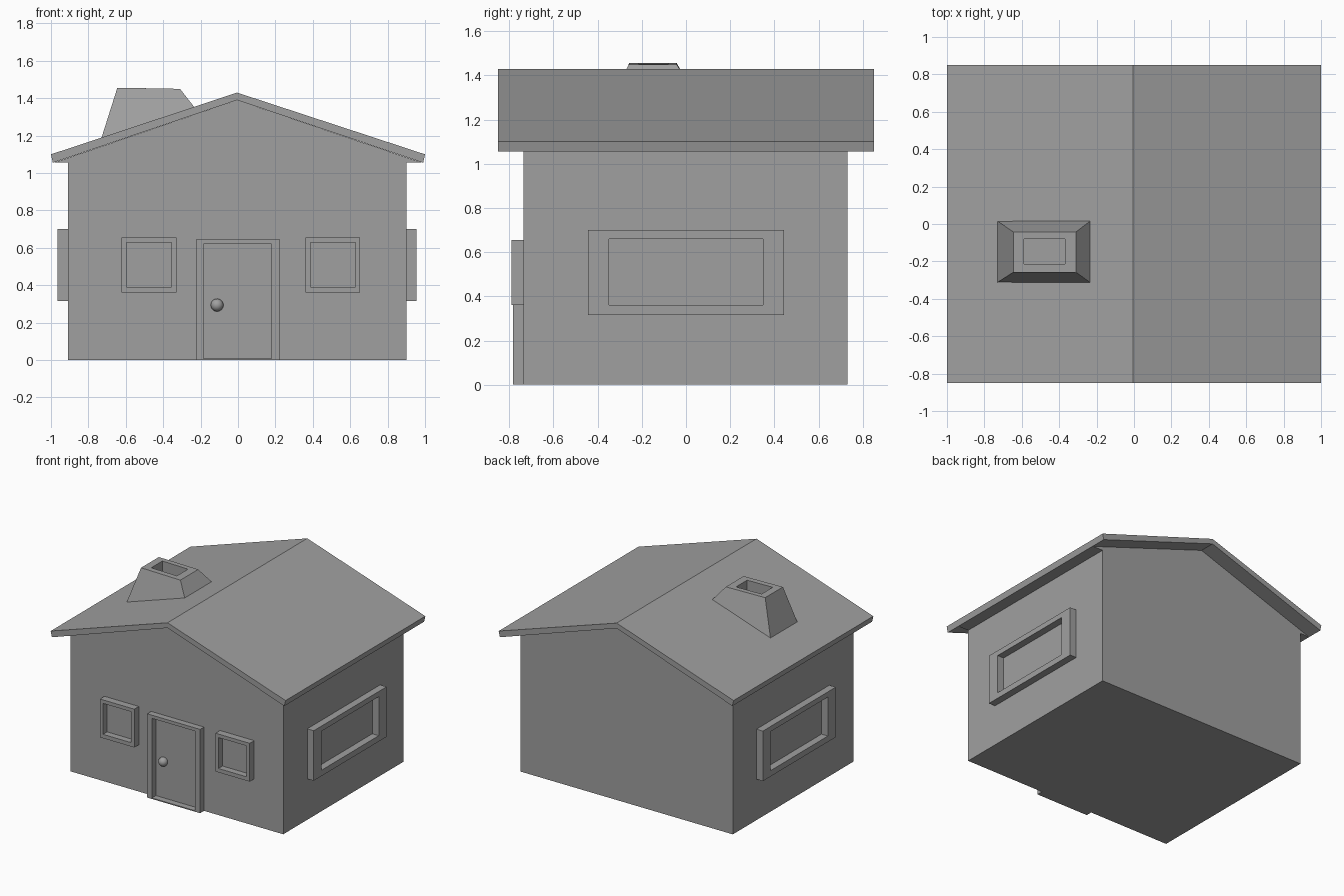
import bpy
import bmesh

cube = bpy.data.objects.get("Cube")
if cube:
    bpy.data.objects.remove(cube, do_unlink=True)

grey = bpy.data.materials.new("plain grey")
grey.use_nodes = True
colour = (0.35, 0.35, 0.35, 1)
grey.diffuse_color = colour
grey.node_tree.nodes["Principled BSDF"].inputs["Base Color"].default_value = colour

FRONT, LEFT, RIGHT = -0.735, 0.9, -0.91


def finish(name, bm):
    bmesh.ops.recalc_face_normals(bm, faces=bm.faces)
    mesh = bpy.data.meshes.new(name)
    bm.to_mesh(mesh)
    bm.free()
    mesh.materials.append(grey)
    obj = bpy.data.objects.new(name, mesh)
    bpy.context.collection.objects.link(obj)
    return obj


def bridge(bm, a, b):
    for i in range(len(a)):
        j = (i + 1) % len(a)
        bm.faces.new((a[i], a[j], b[j], b[i]))


def loft(name, loops, closed=False):
    """Join successive loops; cap the ends, or join last to first."""
    bm = bmesh.new()
    rings = [[bm.verts.new(p) for p in loop] for loop in loops]
    for a, b in zip(rings, rings[1:]):
        bridge(bm, a, b)
    if closed:
        bridge(bm, rings[-1], rings[0])
    else:
        bm.faces.new(rings[0])
        bm.faces.new(rings[-1])
    return finish(name, bm)


def prism(name, profile, y0, y1):
    return loft(name, [[(x, y, z) for x, z in profile] for y in (y0, y1)])


def rect(a0, a1, z0, z1, depth, axis):
    corners = ((a0, z0), (a1, z0), (a1, z1), (a0, z1))
    return [(depth, a, z) if axis == "x" else (a, depth, z) for a, z in corners]


def frame(name, outer, inner, back, front, axis):
    loft(name, [rect(*outer, back, axis), rect(*outer, front, axis),
                rect(*inner, front, axis), rect(*inner, back, axis)], closed=True)


def panel(name, size, back, front, axis):
    loft(name, [rect(*size, back, axis), rect(*size, front, axis)])


# Walls with gables and boxed eaves
prism("house_walls", [(RIGHT, 0), (LEFT, 0), (LEFT, 1.055), (0.985, 1.055),
                      (-0.005, 1.39), (-0.985, 1.055), (RIGHT, 1.055)], FRONT, 0.73)

# Pitched roof slab
prism("roof", [(-1, 1.1), (-0.005, 1.43), (1, 1.1), (0.99, 1.055),
               (-0.005, 1.39), (-0.99, 1.055)], -0.85, 0.85)

# Chimney whose foot follows the roof slope, with a sunken flue
def flat_rect(x0, x1, y0, y1, z0, z1):
    return [(x0, y0, z0), (x1, y0, z1), (x1, y1, z1), (x0, y1, z0)]

loft("chimney", [flat_rect(-0.73, -0.235, -0.312, 0.015, 1.188, 1.354),
                 flat_rect(-0.645, -0.31, -0.258, -0.042, 1.456, 1.45),
                 flat_rect(-0.588, -0.37, -0.215, -0.08, 1.455, 1.451),
                 flat_rect(-0.588, -0.37, -0.215, -0.08, 1.345, 1.345)])

# Small front windows
for side, x in (("right", -0.476), ("left", 0.507)):
    frame(side + "_front_window_frame", (x - 0.146, x + 0.146, 0.36, 0.655),
          (x - 0.12, x + 0.12, 0.39, 0.628), FRONT, -0.79, "y")
    panel(side + "_front_window_pane", (x - 0.12, x + 0.12, 0.39, 0.628),
          FRONT, FRONT - 0.005, "y")

# Wide side windows
for side, wall, face in (("left", LEFT, 0.955), ("right", RIGHT, -0.965)):
    frame(side + "_side_window_frame", (-0.443, 0.443, 0.315, 0.7),
          (-0.348, 0.348, 0.36, 0.66), wall, face, "x")

# Door, its surround and knob
frame("door_frame", (-0.225, 0.225, 0, 0.645), (-0.184, 0.18, 0.008, 0.62),
      FRONT, -0.783, "y")
panel("door", (-0.179, 0.175, 0.013, 0.615), FRONT, FRONT - 0.006, "y")
bm = bmesh.new()
bmesh.ops.create_uvsphere(bm, u_segments=32, v_segments=16, radius=0.034)
knob = finish("door_knob", bm)
knob.location = (-0.112, -0.75, 0.294)
for face in knob.data.polygons:
    face.use_smooth = True
